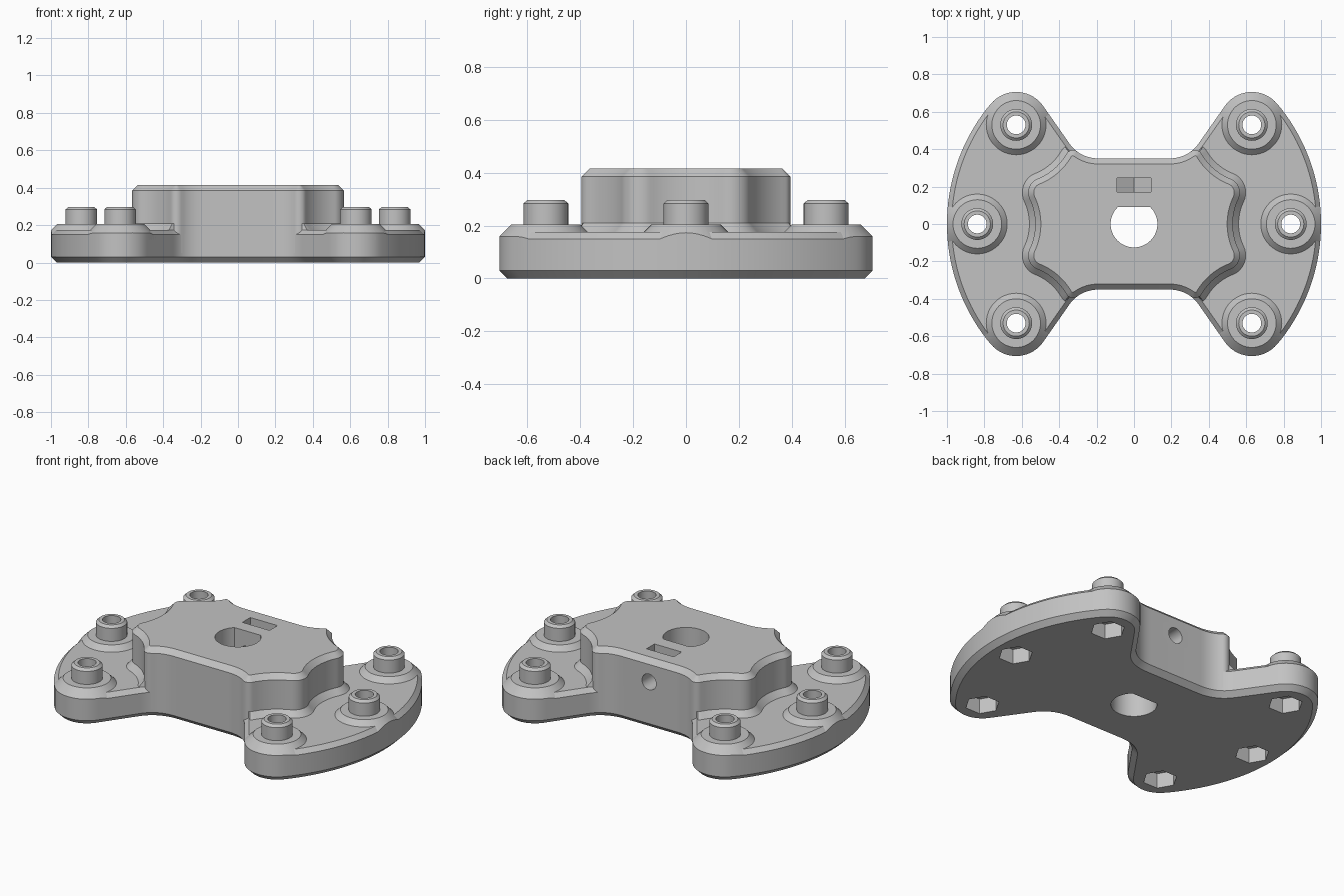
import bpy
from math import sin, cos, pi, radians, hypot, atan2
from mathutils import Matrix

if "Cube" in bpy.data.objects:
    bpy.data.objects.remove(bpy.data.objects["Cube"])

grey = bpy.data.materials.new("plain grey")
grey.use_nodes = True
grey.diffuse_color = (0.54, 0.54, 0.54, 1)
grey.node_tree.nodes["Principled BSDF"].inputs["Base Color"].default_value = (0.54, 0.54, 0.54, 1)

POST = (0.63, 0.53)            # corner post centre
MID = (0.838, 0.0)             # middle post centre
LOBE_R = 0.176


def arc(c, r, a0, a1, n):
    return [(c[0] + r * cos(radians(a0 + (a1 - a0) * i / n)),
             c[1] + r * sin(radians(a0 + (a1 - a0) * i / n))) for i in range(n + 1)]


def bezier(a, b, c, n):
    ts = [i / n for i in range(n + 1)]
    return [tuple((1 - t) ** 2 * a[k] + 2 * t * (1 - t) * b[k] + t * t * c[k] for k in (0, 1))
            for t in ts]


def mirror_loop(q):
    """Complete a counter-clockwise loop from its first-quadrant points."""
    half = q + [(-x, y) for x, y in reversed(q)]
    return half + [(x, -y) for x, y in reversed(half[1:-1])]


def offset(pts, d, keep=lambda p: False):
    out, n = [], len(pts)
    for i, p in enumerate(pts):
        a, b = pts[i - 1], pts[(i + 1) % n]
        tx, ty = b[0] - a[0], b[1] - a[1]
        s = 0 if keep(p) else d / hypot(tx, ty)
        out.append((p[0] + ty * s, p[1] - tx * s))
    return out


def loft(name, rings, closed=False):
    """Skin (points, z) rings; closed joins the last ring to the first."""
    n, k = len(rings[0][0]), len(rings)
    verts = [(x, y, z) for pts, z in rings for x, y in pts]
    faces = []
    for j in range(k if closed else k - 1):
        a, b = j * n, (j + 1) % k * n
        faces += [(a + i, a + (i + 1) % n, b + (i + 1) % n, b + i) for i in range(n)]
    if not closed:
        faces += [tuple(reversed(range(n))), tuple(range((k - 1) * n, k * n))]
    mesh = bpy.data.meshes.new(name)
    mesh.from_pydata(verts, [], faces)
    mesh.materials.append(grey)
    ob = bpy.data.objects.new(name, mesh)
    bpy.context.collection.objects.link(ob)
    return ob


def prism(name, pts, z0, z1):
    return loft(name, [(pts, z0), (pts, z1)])


def circle(c, r, n):
    return arc(c, r, 0, 360, n)[:-1]


def boolean(ob, cutter, operation="DIFFERENCE"):
    bpy.context.view_layer.update()
    mod = ob.modifiers.new("cut", "BOOLEAN")
    mod.operation, mod.object, mod.solver = operation, cutter, "EXACT"
    bpy.context.view_layer.objects.active = ob
    bpy.ops.object.modifier_apply(modifier=mod.name)


# Outline of the plate: outer rim, rounded lobe end, waist fillet
lobe_dir = atan2(POST[1], POST[0]) * 180 / pi
rim = arc((0, 0), 1.0, 0, lobe_dir, 24)
lobe_end = arc(POST, LOBE_R, lobe_dir, 144.7, 18)
waist = bezier((0.345, 0.43), (0.289, 0.35), (0.18, 0.35), 12)
outline = mirror_loop(rim[:-1] + lobe_end + waist)

# Base plate with chamfered edges
plate = loft("base_plate", [(offset(outline, -0.03), 0), (outline, 0.03),
                            (outline, 0.15), (offset(outline, -0.025), 0.175)])

# Raised body, scooped around every post, with rounded tangent corners
mid_scoop = arc(MID, 0.31, 180, 154.5, 10)
bump = arc((0.486, 0.168), 0.08, -25.5, 68.3, 12)
end_scoop = arc(POST, 0.31, 248.3, 210, 12)
corner = arc((0.327, 0.355), 0.04, 30, 125, 8)
body_line = mirror_loop(mid_scoop + bump[1:-1] + end_scoop + corner[1:] + waist[5:])
flare = offset(body_line, 0.033, keep=lambda p: abs(p[0]) < 0.35)
body = loft("raised_body", [(body_line, 0.05), (body_line, 0.16), (flare, 0.173),
                            (body_line, 0.21), (body_line, 0.385),
                            (offset(body_line, -0.03), 0.415)])

# Hollow posts on conical bosses, trimmed to the plate outline
trim = prism("trim_cutter", outline, 0.02, 0.5)
profile = [(0.215, 0.12), (0.13, 0.205), (0.085, 0.205), (0.085, 0.283),
           (0.07, 0.297), (0.05, 0.297), (0.05, 0.12)]
centres = [(sx * x, sy * y) for sx in (1, -1) for x, y, sy in
           ((*POST, 1), (*MID, 1), (*POST, -1))]
posts, cutters = [], [trim]
for i, c in enumerate(centres):
    post = loft(f"post_{i + 1}", [(circle(c, r, 48), z) for r, z in profile], closed=True)
    boolean(post, trim, "INTERSECT")
    posts.append(post)
    # Screw bore and hexagonal nut recess underneath
    for cutter in (prism("bore_cutter", circle(c, 0.05, 48), 0.05, 0.4),
                   prism("hex_cutter", circle(c, 0.095, 6), -0.1, 0.09)):
        boolean(plate, cutter)
        cutters.append(cutter)

# D-shaped shaft bore through plate and body
flat = 0.09
a = 180 - atan2(flat, (0.125 ** 2 - flat ** 2) ** 0.5) * 180 / pi
shaft = prism("shaft_cutter", arc((0, 0), 0.125, a, 540 - a, 48), -0.2, 0.6)
boolean(plate, shaft)
boolean(body, shaft)

# Nut slot from the top and set screw hole from the back
slot = prism("slot_cutter", [(-0.09, 0.5), (-0.09, 0.228), (0, 0.178), (0.09, 0.228), (0.09, 0.5)],
             -0.245, -0.17)
screw = prism("screw_cutter", circle((0, 0.28), 0.047, 32), -0.5, -0.03)
for cutter in (slot, screw):
    cutter.data.transform(Matrix.Rotation(pi / 2, 4, "X"))
    boolean(body, cutter)
cutters += [shaft, slot, screw]

for cutter in cutters:
    bpy.data.objects.remove(cutter)

# Smooth curved walls, keep edges sharp
bpy.ops.object.select_all(action="DESELECT")
for ob in [plate, body] + posts:
    ob.select_set(True)
bpy.context.view_layer.objects.active = plate
bpy.ops.object.shade_smooth_by_angle(angle=radians(25))
